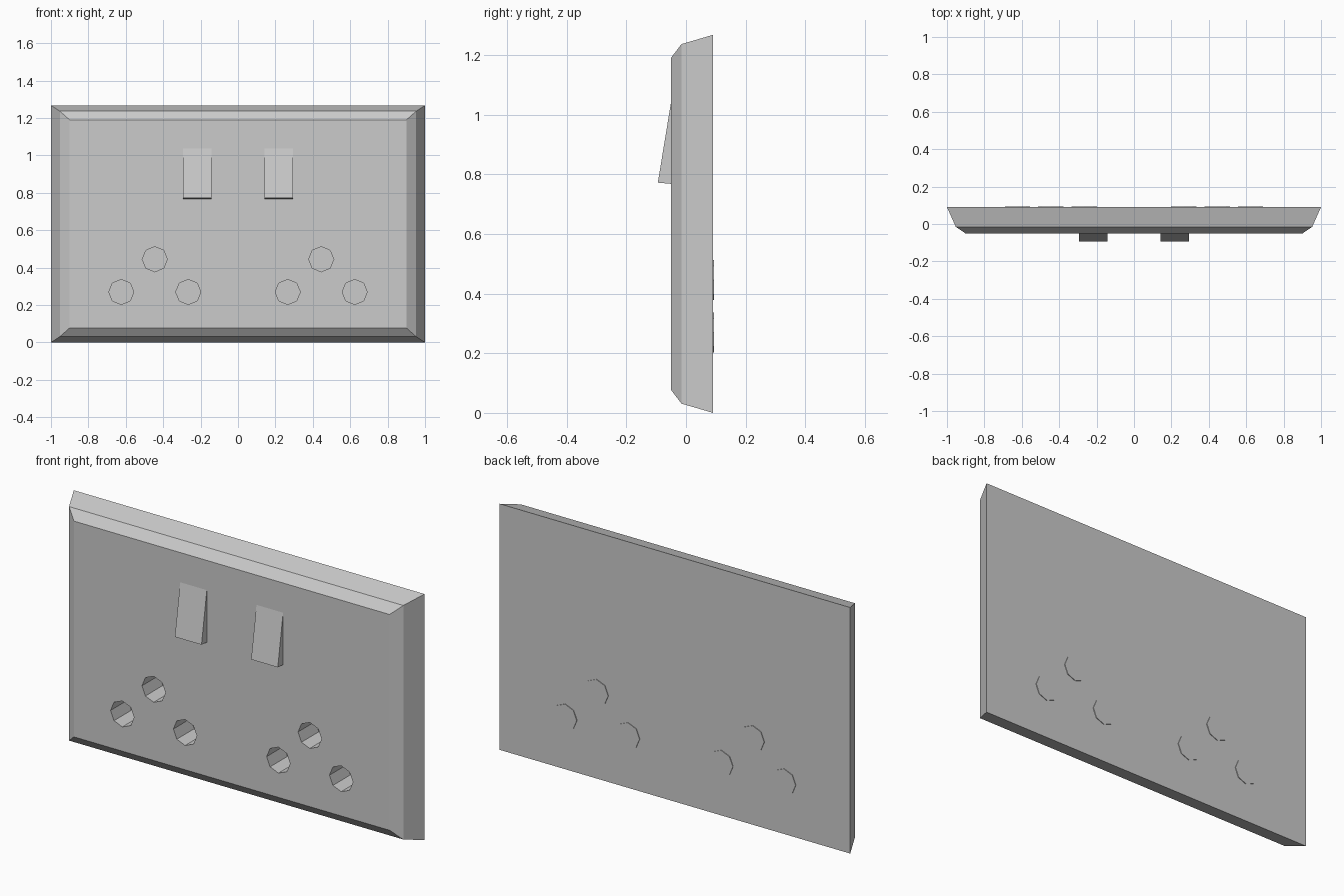
import bpy, bmesh, math
from mathutils import Matrix

if "Cube" in bpy.data.objects:
    bpy.data.objects.remove(bpy.data.objects["Cube"])

BACK, FRONT, TIP = 0.091, -0.051, -0.0945


def make_object(name, bm):
    bmesh.ops.recalc_face_normals(bm, faces=bm.faces[:])
    mesh = bpy.data.meshes.new(name)
    bm.to_mesh(mesh)
    bm.free()
    obj = bpy.data.objects.new(name, mesh)
    bpy.context.collection.objects.link(obj)
    return obj


def loft(name, rings):
    """Closed solid through a list of matching point rings."""
    bm = bmesh.new()
    loops = [[bm.verts.new(p) for p in ring] for ring in rings]
    n = len(loops[0])
    for a, b in zip(loops, loops[1:]):
        for i in range(n):
            j = (i + 1) % n
            bm.faces.new((a[i], a[j], b[j], b[i]))
    bm.faces.new(loops[0])
    bm.faces.new(loops[-1])
    return make_object(name, bm)


def octagons(name, centres, y0, y1, radius=0.067):
    """Eight-sided cylinders along y, with a corner at the top."""
    bm = bmesh.new()
    for x, z in centres:
        m = Matrix.Translation((x, (y0 + y1) / 2, z)) @ Matrix.Rotation(math.pi / 2, 4, 'X')
        bmesh.ops.create_cone(bm, cap_ends=True, segments=8, radius1=radius,
                              radius2=radius, depth=y1 - y0, matrix=m)
    return make_object(name, bm)


# Faceplate: rectangle stepping in twice towards the front
def rect(y, w, z0, z1):
    return [(-w, y, z0), (w, y, z0), (w, y, z1), (-w, y, z1)]


plate = loft("faceplate", [rect(BACK, 1.0, 0, 1.268),
                           rect(-0.015, 0.953, 0.031, 1.237),
                           rect(FRONT, 0.90, 0.078, 1.19)])

# Two mirrored groups of three pin holes
holes = [(s * x, z) for s in (-1, 1)
         for x, z in ((0.624, 0.27), (0.445, 0.445), (0.266, 0.27))]
cutter = octagons("hole_cutter", holes, -0.2, 0.2)
cutter.hide_render = True
mod = plate.modifiers.new("pin_holes", 'BOOLEAN')
mod.operation = 'DIFFERENCE'
mod.solver = 'EXACT'
mod.object = cutter
bpy.context.view_layer.objects.active = plate
bpy.ops.object.modifier_apply(modifier=mod.name)
bpy.data.objects.remove(cutter)

# Hole floors, standing slightly proud of the back
octagons("hole_floors", holes, BACK - 0.0005, 0.0945)

# Wedge-shaped rocker switches
profile = [(FRONT + 0.004, 1.037), (FRONT, 1.037), (TIP, 0.772), (FRONT + 0.004, 0.768)]
for side, x0 in (("left", -0.294), ("right", 0.141)):
    loft(side + "_switch", [[(x, y, z) for y, z in profile] for x in (x0, x0 + 0.152)])
